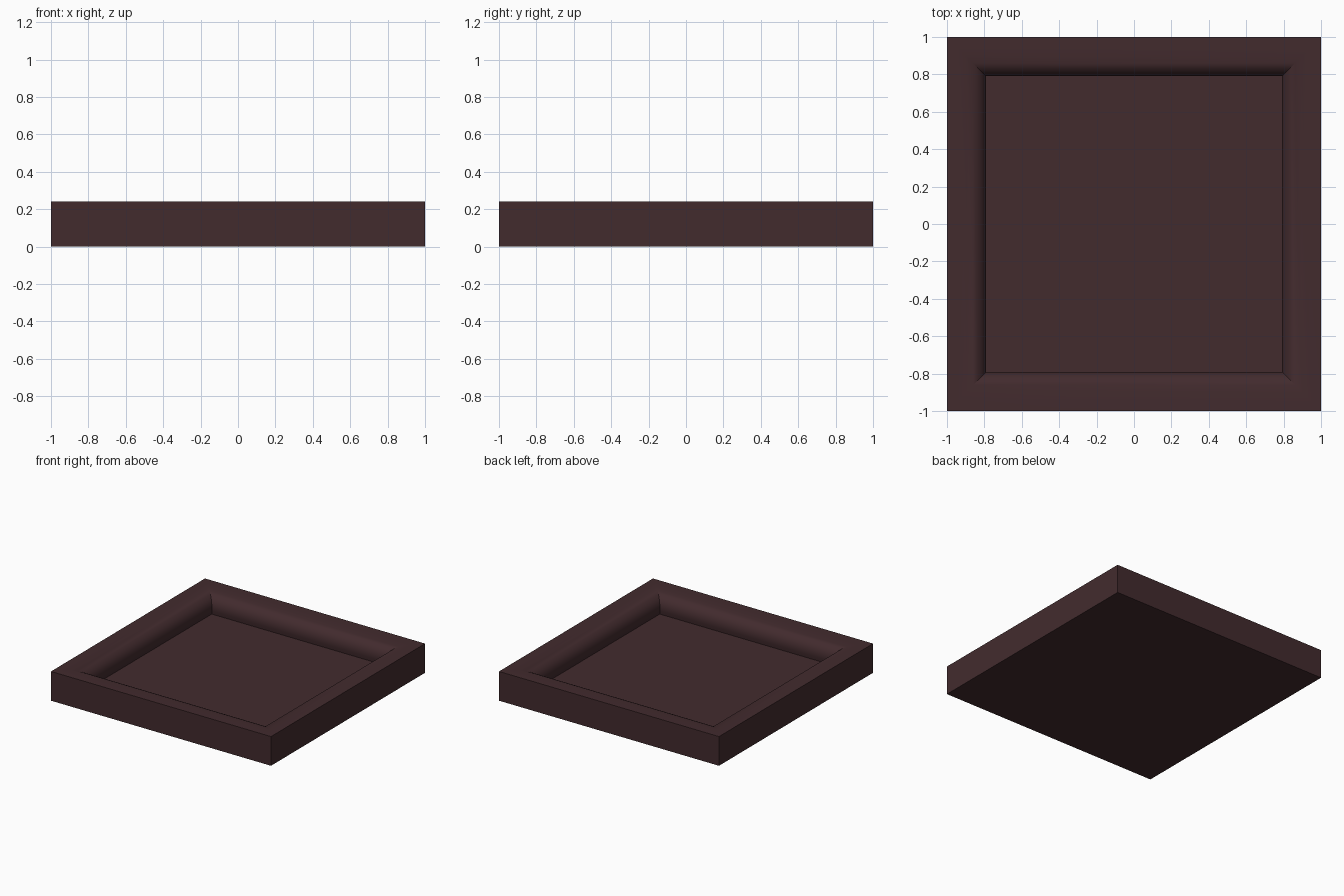
import bpy, bmesh, math

if "Cube" in bpy.data.objects:
    bpy.data.objects.remove(bpy.data.objects["Cube"])

mat = bpy.data.materials.new("dark_brown")
mat.diffuse_color = (0.055, 0.024, 0.027, 1)
mat.use_nodes = True
mat.node_tree.nodes["Principled BSDF"].inputs["Base Color"].default_value = mat.diffuse_color

# Section of the frame: (half width, height), from the base edge over the
# moulded lip and down to the recessed panel
profile = [(1.0, 0.0), (1.0, 0.24), (0.94, 0.239), (0.895, 0.236),
           (0.86, 0.229), (0.835, 0.217), (0.812, 0.196), (0.798, 0.17),
           (0.79, 0.14), (0.791, 0.11), (0.796, 0.08)]

# Sweep the section around the square, one ring per profile point
bm = bmesh.new()
corners = [(-1, -1), (1, -1), (1, 1), (-1, 1)]
rings = [[bm.verts.new((sx * r, sy * r, z)) for sx, sy in corners]
         for r, z in profile]
for low, high in zip(rings, rings[1:]):
    for i in range(4):
        j = (i + 1) % 4
        bm.faces.new((low[i], low[j], high[j], high[i]))

# Flat underside and recessed panel
bm.faces.new(rings[0][::-1])
bm.faces.new(rings[-1])
bmesh.ops.recalc_face_normals(bm, faces=bm.faces)

mesh = bpy.data.meshes.new("framed_panel")
bm.to_mesh(mesh)
bm.free()
mesh.materials.append(mat)
panel = bpy.data.objects.new("framed_panel", mesh)
bpy.context.collection.objects.link(panel)

# Smooth moulding with crisp mitres and edges
bpy.context.view_layer.objects.active = panel
panel.select_set(True)
bpy.ops.object.shade_smooth_by_angle(angle=math.radians(35))
